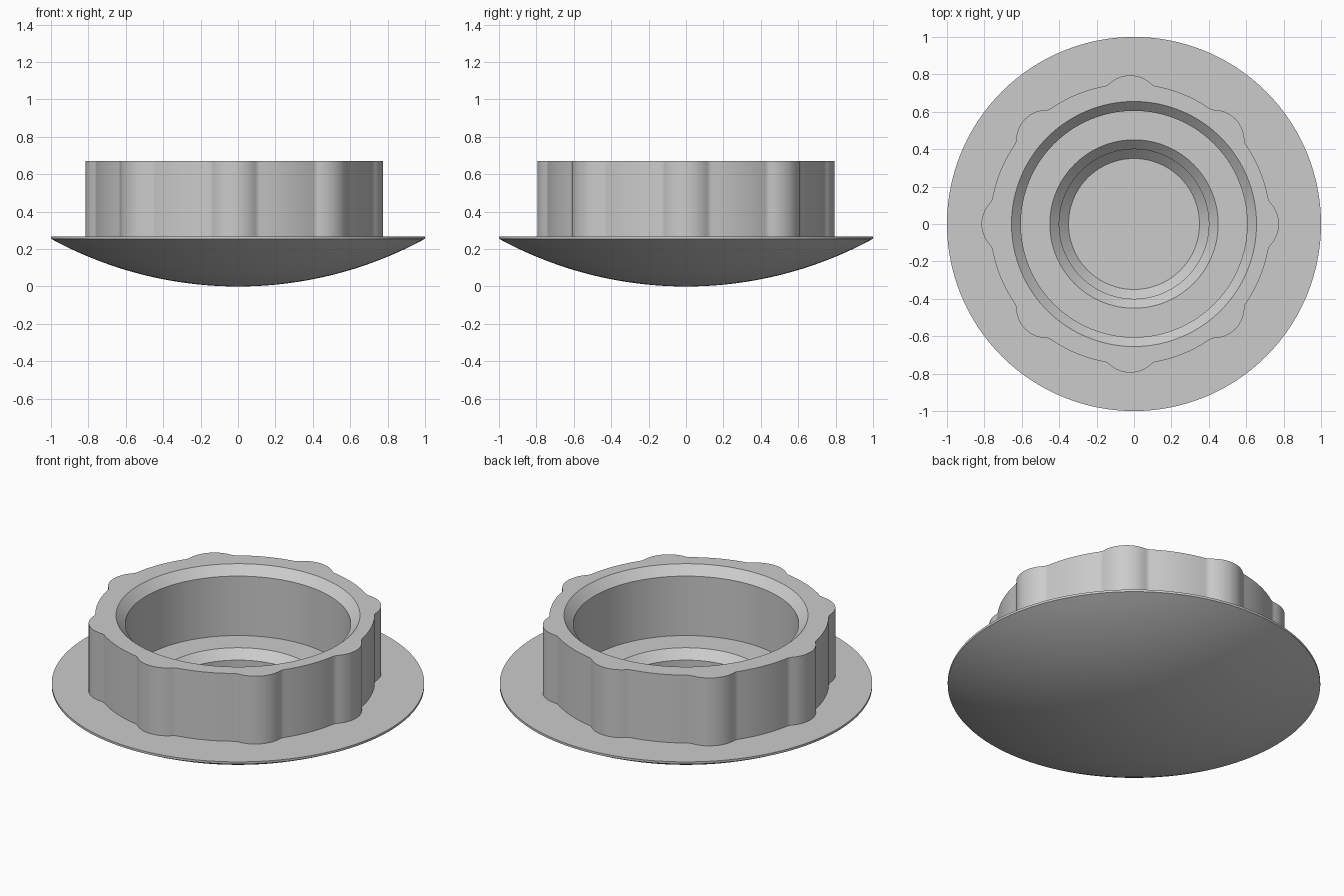
import bpy, bmesh
from math import sin, cos, pi, acos, asin, atan2, sqrt

cube = bpy.data.objects.get("Cube")
if cube:
    bpy.data.objects.remove(cube, do_unlink=True)

grey = bpy.data.materials.new("plain grey")
grey.use_nodes = True
grey.diffuse_color = (0.6, 0.6, 0.6, 1)
grey.node_tree.nodes["Principled BSDF"].inputs["Base Color"].default_value = (0.6, 0.6, 0.6, 1)


def skin(name, loops, close_start=False, close_end=False):
    """Skin a stack of equal closed loops of points into one object."""
    bm = bmesh.new()
    rows = [[bm.verts.new(p) for p in loop] for loop in loops]
    n = len(rows[0])
    for a, b in zip(rows, rows[1:]):
        for i in range(n):
            j = (i + 1) % n
            bm.faces.new((a[i], a[j], b[j], b[i]))
    if close_start:
        bm.faces.new(rows[0])
    if close_end:
        bm.faces.new(rows[-1])
    bmesh.ops.recalc_face_normals(bm, faces=bm.faces)
    mesh = bpy.data.meshes.new(name)
    bm.to_mesh(mesh)
    bm.free()
    obj = bpy.data.objects.new(name, mesh)
    bpy.context.collection.objects.link(obj)
    mesh.materials.append(grey)
    bpy.ops.object.select_all(action='DESELECT')
    obj.select_set(True)
    bpy.context.view_layer.objects.active = obj
    bpy.ops.object.shade_smooth_by_angle(angle=pi / 7)
    return obj


def circle(r, z, angles):
    return [(r * cos(a), r * sin(a), z) for a in angles]


def arc(cx, cy, r, start, end, steps):
    return [(cx + r * cos(t), cy + r * sin(t))
            for t in (start + (end - start) * i / steps for i in range(steps + 1))]


# Domed base: spherical underside, thin rim, flat top, stepped round pocket
RIM_Z, TOP_Z = 0.255, 0.268
dome_r = (1 + RIM_Z ** 2) / (2 * RIM_Z)
angles = [2 * pi * i / 128 for i in range(128)]
profile = [(r, dome_r - sqrt(dome_r ** 2 - r * r)) for r in (0.03 + 0.97 * i / 20 for i in range(21))]
profile += [(1, TOP_Z), (0.45, TOP_Z), (0.4, TOP_Z - 0.05), (0.4, 0.15), (0.35, 0.1)]
skin("domed_base", [circle(r, z, angles) for r, z in profile], True, True)

# Grip outline: a circle with eight round lobes blended in by small fillets
BODY, LOBE, DIST, FILLET, SHIFT = 0.75, 0.164, 0.631, 0.05, -0.02
reach, span = BODY + FILLET, LOBE + FILLET
half = acos((reach ** 2 + DIST ** 2 - span ** 2) / (2 * reach * DIST))
turn = asin(reach * sin(half) / span)
outline = []
for k in range(8):
    mid = k * pi / 4
    lobe = arc(DIST * cos(mid), DIST * sin(mid), LOBE, mid - turn, mid + turn, 14)
    before, after = mid - half, mid + half
    outline += arc(reach * cos(before), reach * sin(before), FILLET,
                   before + pi, mid - turn + pi, 5)[:-1]
    outline += lobe
    outline += arc(reach * cos(after), reach * sin(after), FILLET,
                   mid + turn + pi, after + pi, 5)[1:]
    outline += arc(0, 0, BODY, after, mid + pi / 4 - half, 10)[1:-1]
outline = [(x + SHIFT, y) for x, y in outline]

# Lobed ring with a chamfered bore
RING_Z = 0.67
bore = [atan2(y, x) for x, y in outline]
skin("lobed_ring", [
    [(x, y, TOP_Z) for x, y in outline],
    [(x, y, RING_Z) for x, y in outline],
    circle(0.655, RING_Z, bore),
    circle(0.605, RING_Z - 0.05, bore),
    circle(0.605, TOP_Z, bore),
])
